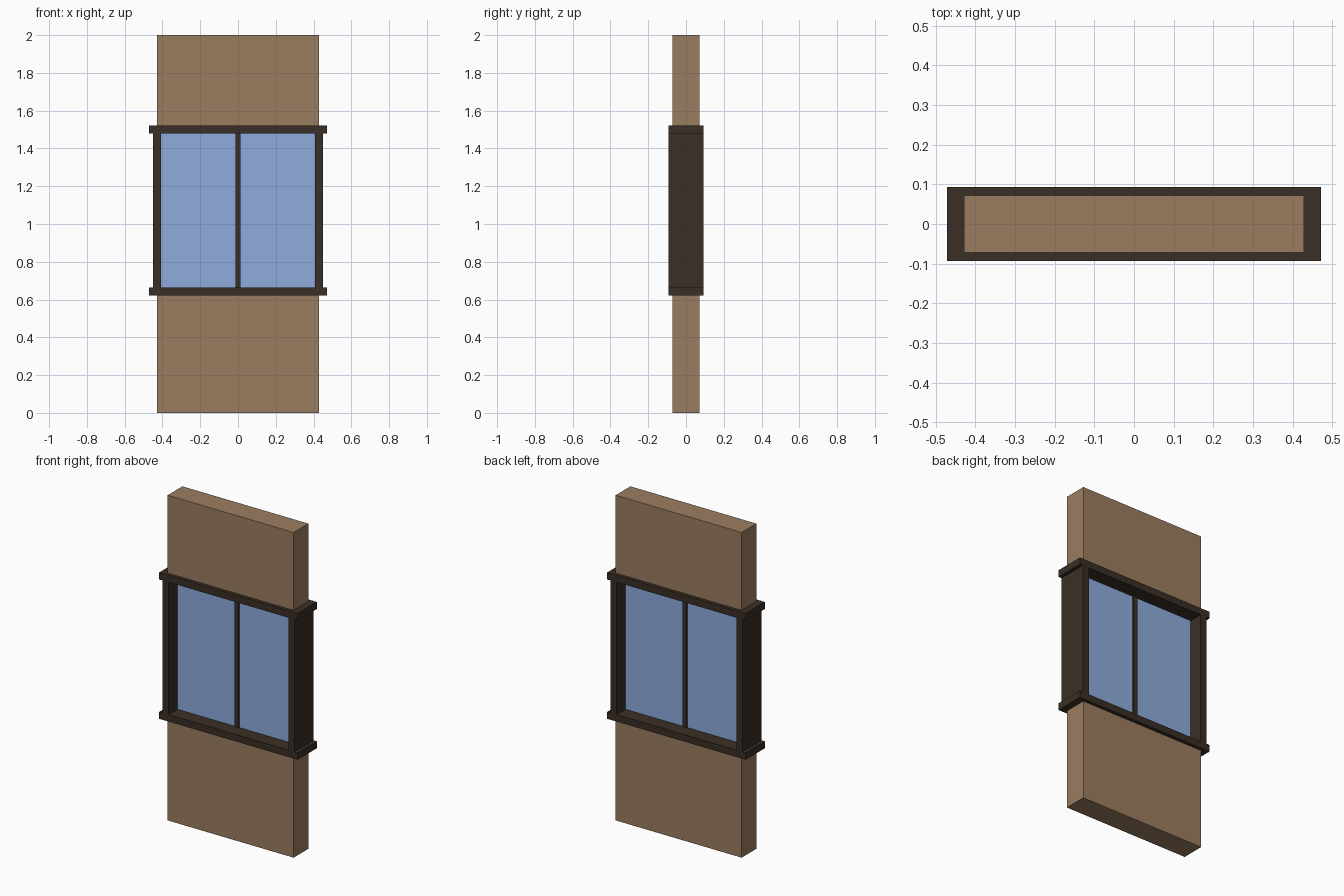
import bpy

if "Cube" in bpy.data.objects:
    bpy.data.objects.remove(bpy.data.objects["Cube"])


def material(name, color):
    mat = bpy.data.materials.new(name)
    mat.diffuse_color = (*color, 1)
    mat.use_nodes = True
    mat.node_tree.nodes["Principled BSDF"].inputs["Base Color"].default_value = mat.diffuse_color
    return mat


PLASTER = material("plaster", (0.33, 0.205, 0.117))
WOOD = material("dark_wood", (0.042, 0.028, 0.019))
GLASS = material("glass", (0.275, 0.41, 0.72))


def box(name, x, y, z, mat):
    """Box from (min, max) ranges on each axis."""
    bpy.ops.mesh.primitive_cube_add(size=1, location=[sum(r) / 2 for r in (x, y, z)])
    ob = bpy.context.object
    ob.name = name
    ob.scale = [r[1] - r[0] for r in (x, y, z)]
    bpy.ops.object.transform_apply(location=False, rotation=False, scale=True)
    ob.data.materials.append(mat)
    return ob


def span(half, centre=0.0):
    return (centre - half, centre + half)


SILL, HEAD, JAMB = 0.643, 1.5, 0.4286   # edges of the window opening
T = 0.0214                              # half thickness of the frame
DEPTH = 0.0929                          # half depth of the frame
inner_z = (SILL + T, HEAD - T)

# Wall below and above the opening
box("lower_wall", span(JAMB), span(0.0714), (0, SILL), PLASTER)
box("upper_wall", span(JAMB), span(0.0714), (HEAD, 2), PLASTER)

# Window frame: overhanging rails and side posts
for name, z in (("bottom_rail", SILL), ("top_rail", HEAD)):
    box(name, span(0.4714), span(DEPTH), span(T, z), WOOD)
for name, x in (("left_post", -JAMB), ("right_post", JAMB)):
    box(name, span(T, x), span(DEPTH), inner_z, WOOD)

# Central mullion and glass pane
box("mullion", span(0.0143), span(0.0143), inner_z, WOOD)
box("glass_pane", span(JAMB - T), span(0.006), inner_z, GLASS)
